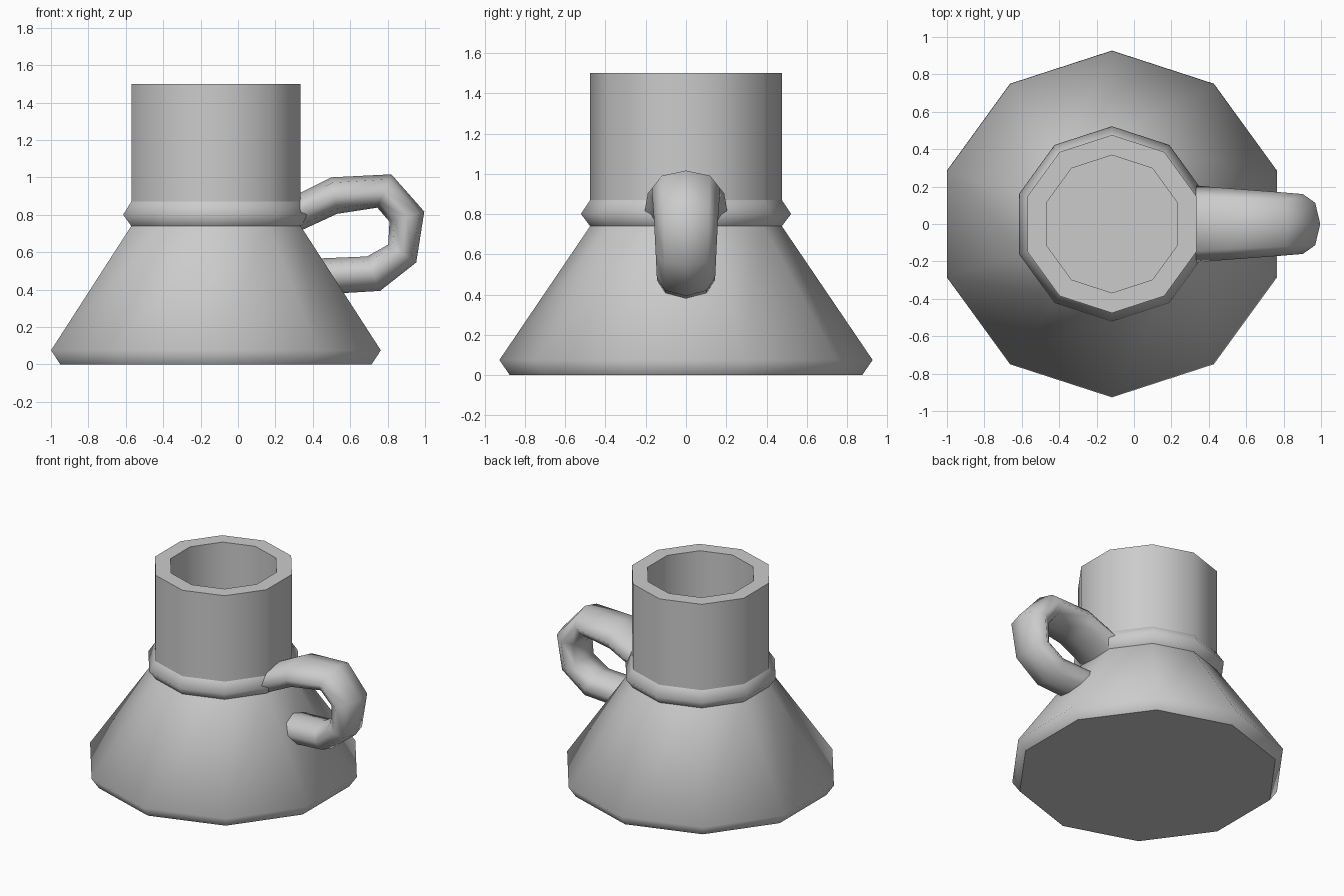
import bpy, bmesh
from math import sin, cos, pi, radians
from mathutils import Vector

if "Cube" in bpy.data.objects:
    bpy.data.objects.remove(bpy.data.objects["Cube"])

CX = -0.118   # axis of the mug body


def loft(name, rings, cap_start, cap_end):
    """Skin a list of vertex rings; caps and level faces stay flat."""
    bm = bmesh.new()
    rows = [[bm.verts.new(p) for p in ring] for ring in rings]
    n = len(rows[0])
    for a, b in zip(rows, rows[1:]):
        for j in range(n):
            k = (j + 1) % n
            bm.faces.new((a[j], a[k], b[k], b[j])).smooth = True
    caps = []
    if cap_start:
        caps.append(bm.faces.new(rows[0][::-1]))
    if cap_end:
        caps.append(bm.faces.new(rows[-1]))
    if cap_start and cap_end:
        bmesh.ops.recalc_face_normals(bm, faces=bm.faces)
    bm.normal_update()
    for f in bm.faces:
        if f in caps or abs(f.normal.z) > 0.999:
            f.smooth = False
    mesh = bpy.data.meshes.new(name)
    bm.to_mesh(mesh)
    bm.free()
    ob = bpy.data.objects.new(name, mesh)
    bpy.context.collection.objects.link(ob)
    return ob


def lathe(name, profile, cap_start=False, cap_end=False):
    """Ten-sided turned part from (radius, height) points."""
    angles = [radians(18 + 36 * i) for i in range(10)]
    rings = [[(CX + r * cos(a), r * sin(a), z) for a in angles]
             for r, z in profile]
    return loft(name, rings, cap_start, cap_end)


# Wide flared base
lathe("base", [(0.875, 0), (0.927, 0.075), (0.476, 0.74)], cap_start=True)

# Collar ring
lathe("collar", [(0.476, 0.74), (0.522, 0.80), (0.476, 0.87)])

# Neck with rim and hollow inside
lathe("neck", [(0.476, 0.87), (0.476, 1.5), (0.368, 1.5), (0.368, 0.74)],
      cap_end=True)

# Handle: (outer x, z), (inner x, z), half width at each bend
stations = [
    ((0.33, 0.915), (0.335, 0.715), 0.205),
    ((0.50, 1.00), (0.53, 0.805), 0.19),
    ((0.82, 1.016), (0.745, 0.838), 0.17),
    ((0.996, 0.817), (0.81, 0.763), 0.16),
    ((0.953, 0.545), (0.803, 0.64), 0.15),
    ((0.76, 0.393), (0.69, 0.577), 0.145),
    ((0.38, 0.37), (0.38, 0.564), 0.145),
]
sections = []
for (ox, oz), (ix, iz), w in stations:
    outer, inner = Vector((ox, 0, oz)), Vector((ix, 0, iz))
    mid, half = (outer + inner) / 2, (outer - inner) / 2
    sections.append([mid + half * cos(k * pi / 4)
                     + Vector((0, w * sin(k * pi / 4), 0)) for k in range(8)])
loft("handle", sections, True, True)
